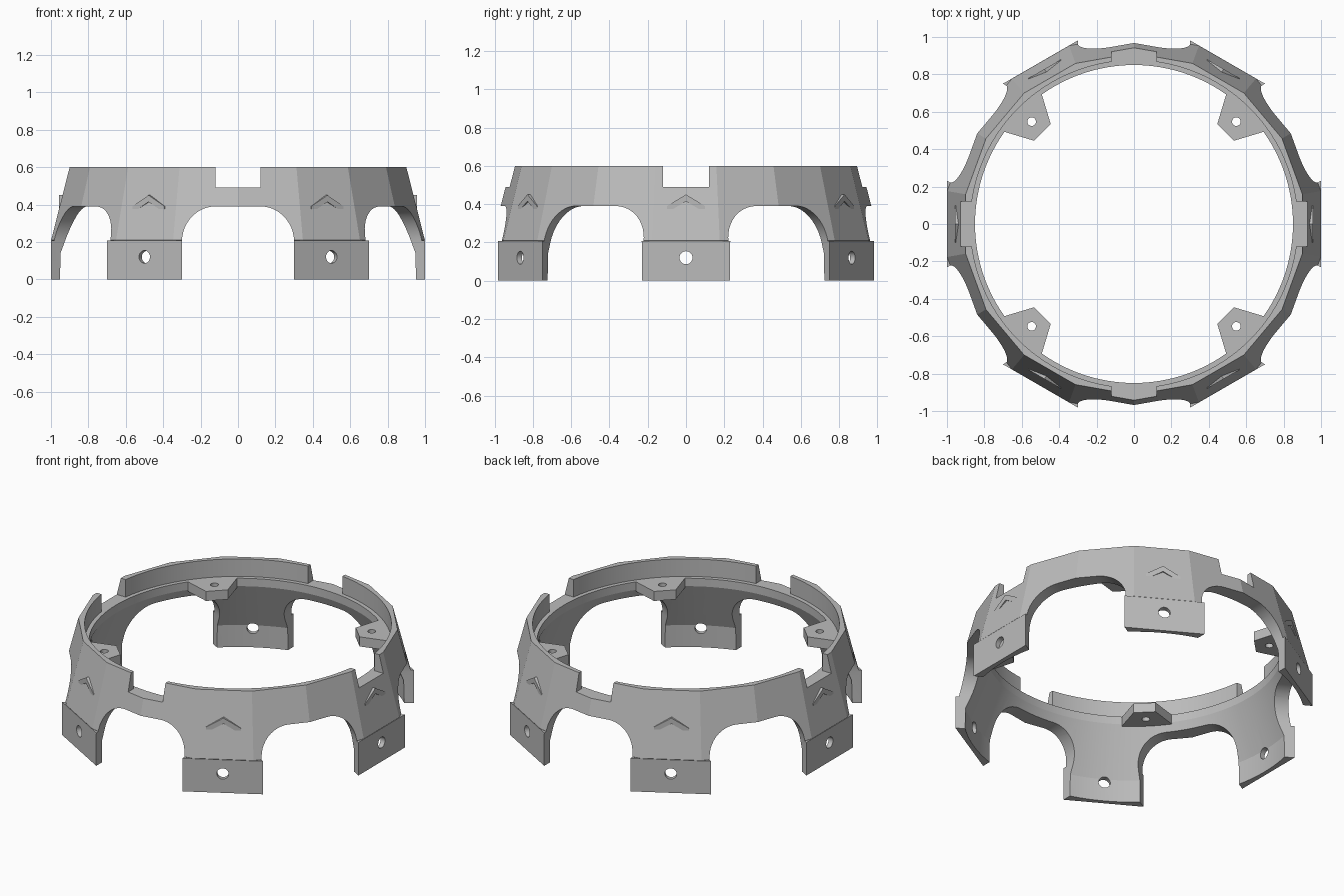
import bpy, bmesh
from math import cos, sin, pi, radians
from mathutils import Matrix, Vector

if "Cube" in bpy.data.objects:
    bpy.data.objects.remove(bpy.data.objects["Cube"])

grey = bpy.data.materials.new("plain_grey")
grey.use_nodes = True
grey.diffuse_color = (0.5, 0.5, 0.5, 1)
grey.node_tree.nodes["Principled BSDF"].inputs["Base Color"].default_value = (0.5, 0.5, 0.5, 1)

SIXTHS = [k * pi / 3 for k in range(6)]
BETWEEN = [a + pi / 6 for a in SIXTHS]
QUARTERS = [k * pi / 2 for k in range(4)]
DIAGONALS = [a + pi / 4 for a in QUARTERS]


def finish(name, bm):
    bmesh.ops.recalc_face_normals(bm, faces=bm.faces)
    mesh = bpy.data.meshes.new(name)
    bm.to_mesh(mesh)
    bm.free()
    mesh.materials.append(grey)
    obj = bpy.data.objects.new(name, mesh)
    bpy.context.collection.objects.link(obj)
    return obj


def prisms(name, points, push, angles):
    """Extrude one flat outline along push and repeat it around z."""
    bm = bmesh.new()
    for a in angles:
        turn = Matrix.Rotation(a, 3, 'Z')
        rings = [[bm.verts.new(turn @ (Vector(p) + off)) for p in points]
                 for off in (Vector(), Vector(push))]
        bm.faces.new(rings[0])
        bm.faces.new(rings[1])
        n = len(points)
        for i in range(n):
            j = (i + 1) % n
            bm.faces.new((rings[0][i], rings[0][j], rings[1][j], rings[1][i]))
    return finish(name, bm)


def turned(name, profile, sides, start=0.0):
    """Solid of revolution from (radius, z) points, capped at both ends."""
    bm = bmesh.new()
    rings = [[bm.verts.new((r * cos(start + 2 * pi * i / sides),
                            r * sin(start + 2 * pi * i / sides), z))
              for i in range(sides)] for r, z in profile]
    bm.faces.new(rings[0])
    bm.faces.new(rings[-1])
    for lo, hi in zip(rings, rings[1:]):
        for i in range(sides):
            j = (i + 1) % sides
            bm.faces.new((lo[i], lo[j], hi[j], hi[i]))
    return finish(name, bm)


def combine(target, other, operation):
    """Apply an exact boolean and discard the second solid."""
    mod = target.modifiers.new("combine", 'BOOLEAN')
    mod.operation, mod.solver, mod.object = operation, 'EXACT', other
    bpy.context.view_layer.update()
    deps = bpy.context.evaluated_depsgraph_get()
    mesh = bpy.data.meshes.new_from_object(target.evaluated_get(deps))
    target.modifiers.clear()
    target.data = mesh
    bpy.data.objects.remove(other)


def rect(x, half, z0, z1):
    return [(x, -half, z0), (x, half, z0), (x, half, z1), (x, -half, z1)]


def circle(radius, count=32):
    return [(radius * cos(2 * pi * i / count), radius * sin(2 * pi * i / count))
            for i in range(count)]


# Faceted tapering shell with six flat foot plates
k = 1 / cos(pi / 18)
ring = turned("ring_body", [(0.985 * k, 0.03), (0.985 * k, 0.19),
                            (0.999 * k, 0.21), (0.9 * k, 0.6)], 18, pi / 18)
combine(ring, prisms("foot_plates", rect(0.9, 0.27, 0, 0.208), (0.1, 0, 0), SIXTHS), 'UNION')

# Round hollow with a ledge below the thin upper wall
combine(ring, turned("hollow", [(0.975, -0.1), (0.97, 0.14), (0.85, 0.44), (0.85, 0.49),
                                (0.875, 0.49), (0.875, 0.7)], 120), 'DIFFERENCE')

# Rounded arches between the feet
corner = [(0.12 + 0.18 * cos(t * pi / 24), 0.2 + 0.19 * sin(t * pi / 24)) for t in range(13)]
arch = [(0.3, -0.1)] + corner + [(-y, z) for y, z in reversed(corner)] + [(-0.3, -0.1)]
combine(ring, prisms("arches", [(0.55, y, z) for y, z in arch], (0.7, 0, 0), BETWEEN), 'DIFFERENCE')

# Four notches in the rim
combine(ring, prisms("notches", rect(0.7, 0.12, 0.49, 0.7), (0.5, 0, 0), QUARTERS), 'DIFFERENCE')

# Mounting tabs on the ledge
tab = [(0.693, -0.063), (0.693, 0.063), (0.858, 0.152), (0.858, -0.152)]
combine(ring, prisms("tabs", [(x, y, 0.43) for x, y in tab], (0, 0, 0.06), DIAGONALS), 'UNION')

# Screw holes in the tabs and feet
combine(ring, prisms("tab_holes", [(0.774 + x, y, 0.3) for x, y in circle(0.023)],
                     (0, 0, 0.4), DIAGONALS), 'DIFFERENCE')
combine(ring, prisms("foot_holes", [(0.8, y, 0.12 + z) for y, z in circle(0.034)],
                     (0.4, 0, 0), SIXTHS), 'DIFFERENCE')

# Raised upright chevrons above each foot
chevron = [(-0.1, 0.39), (0, 0.45), (0.1, 0.39), (0.1, 0.355), (0, 0.415), (-0.1, 0.355)]
marks = prisms("chevron_marks", [(0.925, y, z) for y, z in chevron], (0.032, 0, 0), SIXTHS)

# Smooth the round surfaces, keep the facets crisp
for obj in (ring, marks):
    bpy.ops.object.select_all(action='DESELECT')
    obj.select_set(True)
    bpy.context.view_layer.objects.active = obj
    bpy.ops.object.shade_smooth_by_angle(angle=radians(12))
